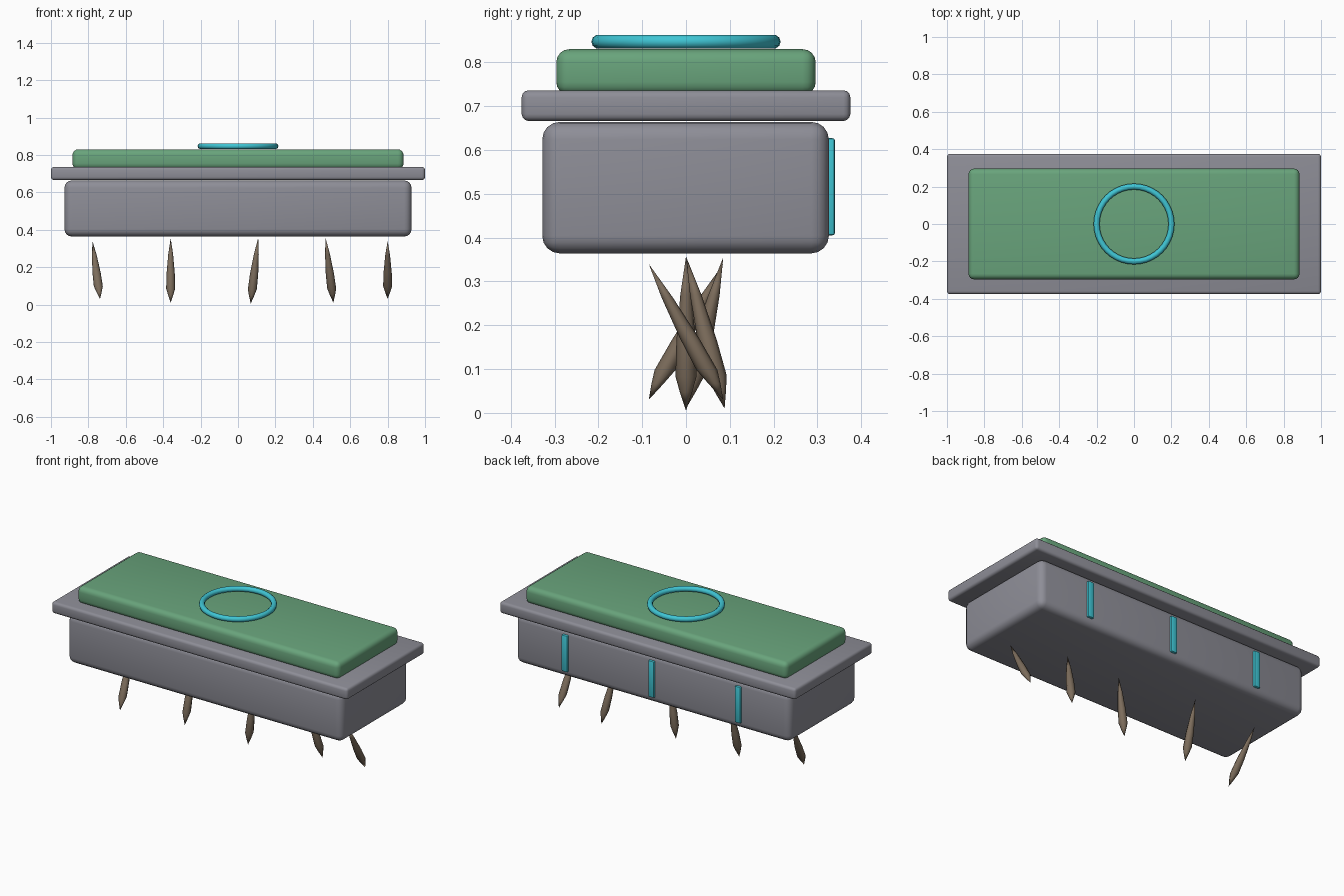
import bpy, math
from mathutils import Vector

if "Cube" in bpy.data.objects:
    bpy.data.objects.remove(bpy.data.objects["Cube"])


def material(name, rgb):
    m = bpy.data.materials.new(name)
    m.diffuse_color = (*rgb, 1)
    m.use_nodes = True
    m.node_tree.nodes["Principled BSDF"].inputs["Base Color"].default_value = m.diffuse_color
    return m


GREY = material("stone_grey", (0.27, 0.27, 0.31))
GREEN = material("moss_green", (0.14, 0.37, 0.20))
CYAN = material("bright_cyan", (0.05, 0.56, 0.66))
BROWN = material("root_brown", (0.20, 0.15, 0.105))


def finish(obj, name, mat, angle=40):
    obj.name = name
    obj.data.materials.clear()
    obj.data.materials.append(mat)
    bpy.ops.object.select_all(action='DESELECT')
    obj.select_set(True)
    bpy.context.view_layer.objects.active = obj
    bpy.ops.object.shade_smooth_by_angle(angle=math.radians(angle))
    return obj


def rounded_box(name, lo, hi, radius, mat, segments=4):
    lo, hi = Vector(lo), Vector(hi)
    bpy.ops.mesh.primitive_cube_add(size=1, location=(lo + hi) / 2)
    obj = bpy.context.object
    obj.scale = hi - lo
    bpy.ops.object.transform_apply(location=False, rotation=False, scale=True)
    bev = obj.modifiers.new("rounding", 'BEVEL')
    bev.width = radius
    bev.segments = segments
    bpy.ops.object.modifier_apply(modifier=bev.name)
    return finish(obj, name, mat)


def root(name, top, tip, sides=8):
    # Spindle swept along a slanted axis, widest near its lower end
    top, tip = Vector(top), Vector(tip)
    profile = [(0.12, 0.014), (0.22, 0.024), (0.45, 0.022), (0.75, 0.013)]
    verts, faces = [tip], []
    for t, r in profile:
        c = tip.lerp(top, t)
        for k in range(sides):
            a = 2 * math.pi * k / sides
            verts.append(c + Vector((r * math.cos(a), r * math.sin(a), 0)))
    verts.append(top)
    last = len(verts) - 1
    for k in range(sides):
        n = (k + 1) % sides
        faces.append((0, 1 + n, 1 + k))
        for j in range(len(profile) - 1):
            b = 1 + j * sides
            faces.append((b + k, b + n, b + sides + n, b + sides + k))
        b = last - sides
        faces.append((b + k, b + n, last))
    mesh = bpy.data.meshes.new(name)
    mesh.from_pydata(verts, [], faces)
    obj = bpy.data.objects.new(name, mesh)
    bpy.context.collection.objects.link(obj)
    return finish(obj, name, BROWN, 60)


# Slab stack: body, overhanging rim, green top
rounded_box("body", (-0.928, -0.328, 0.364), (0.928, 0.326, 0.664), 0.04, GREY)
rounded_box("rim", (-1.0, -0.375, 0.666), (1.0, 0.375, 0.736), 0.016, GREY, 3)
rounded_box("top_pad", (-0.885, -0.296, 0.725), (0.885, 0.296, 0.830), 0.03, GREEN)

# Ring on the top
bpy.ops.mesh.primitive_torus_add(major_radius=0.2, minor_radius=0.016,
                                 major_segments=40, minor_segments=10,
                                 location=(0, 0, 0.847))
finish(bpy.context.object, "top_ring", CYAN, 60)

# Upright strips on the back of the body
for i, x in enumerate((-0.585, 0, 0.585)):
    rounded_box(f"back_strip_{i + 1}", (x - 0.02, 0.315, 0.405),
                (x + 0.02, 0.340, 0.627), 0.006, CYAN, 2)

# Hanging roots: top x, top y, top z, tip x, tip y, tip z
roots = [(-0.778, 0.085, 0.34, -0.738, -0.085, 0.03),
         (-0.360, 0.085, 0.355, -0.360, 0.0, 0.01),
         (0.108, 0.0, 0.357, 0.068, 0.0, 0.005),
         (0.468, 0.0, 0.357, 0.510, 0.088, 0.01),
         (0.800, -0.085, 0.34, 0.800, 0.085, 0.03)]
for i, r in enumerate(roots):
    root(f"root_{i + 1}", r[:3], r[3:])
